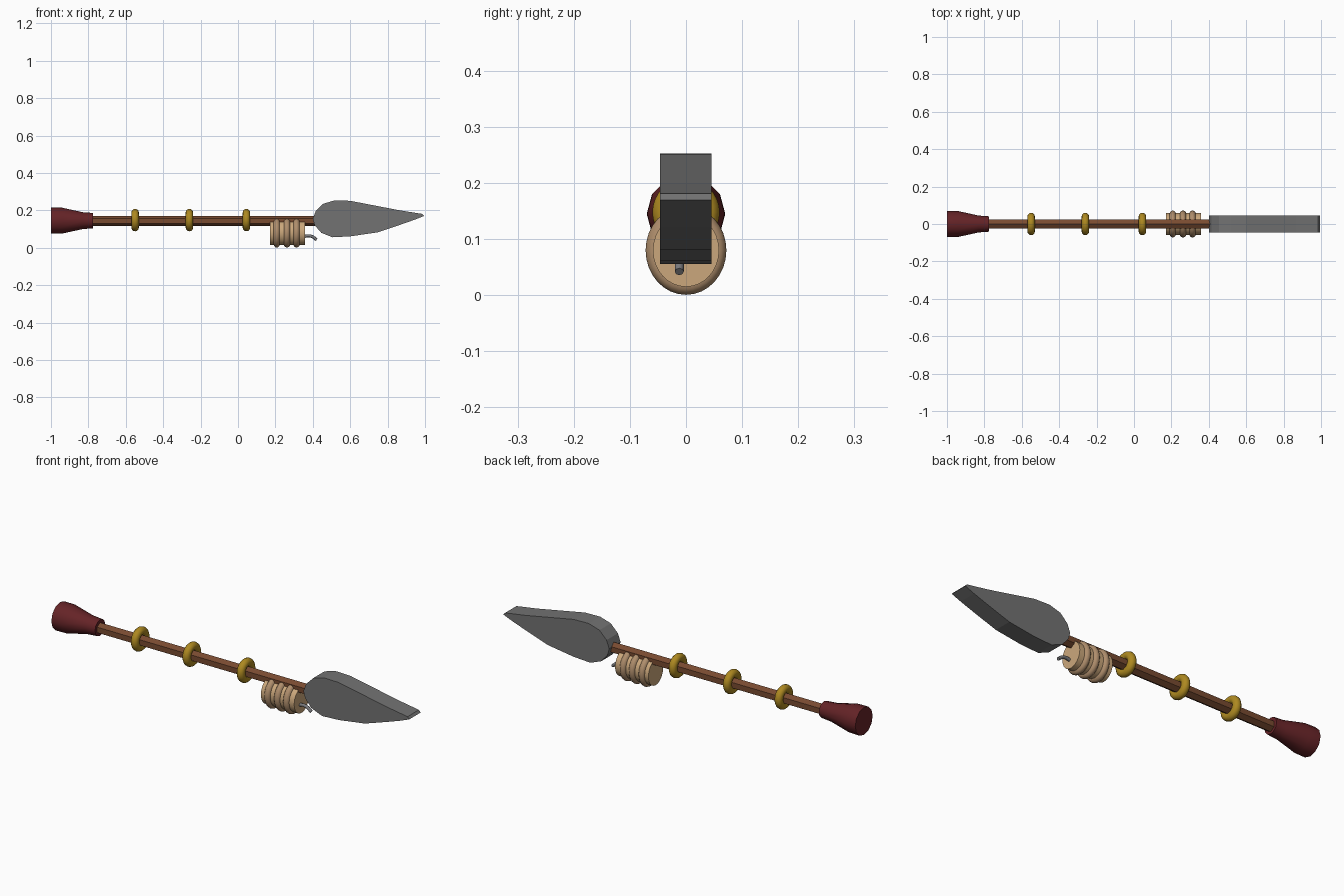
import bpy, bmesh, math
from mathutils import Matrix, Vector

cube = bpy.data.objects.get("Cube")
if cube:
    bpy.data.objects.remove(cube, do_unlink=True)


def material(name, rgb):
    m = bpy.data.materials.new(name)
    m.use_nodes = True
    m.diffuse_color = (*rgb, 1)
    m.node_tree.nodes["Principled BSDF"].inputs["Base Color"].default_value = (*rgb, 1)
    return m


RED = material("dark red", (0.13, 0.017, 0.02))
WOOD = material("brown wood", (0.19, 0.07, 0.03))
GOLD = material("gold", (0.42, 0.25, 0.015))
TAN = material("pale tan", (0.6, 0.39, 0.2))
CORD = material("cord tan", (0.43, 0.27, 0.15))
STEEL = material("steel grey", (0.17, 0.17, 0.17))
WIRE = material("wire grey", (0.2, 0.2, 0.21))


def finish(bm, name, mat, smooth=None):
    bmesh.ops.recalc_face_normals(bm, faces=bm.faces)
    mesh = bpy.data.meshes.new(name)
    bm.to_mesh(mesh)
    bm.free()
    mesh.materials.append(mat)
    ob = bpy.data.objects.new(name, mesh)
    bpy.context.collection.objects.link(ob)
    if smooth:
        bpy.ops.object.select_all(action="DESELECT")
        ob.select_set(True)
        bpy.context.view_layer.objects.active = ob
        bpy.ops.object.shade_smooth_by_angle(angle=math.radians(smooth))
    return ob


def lathe(name, mat, profile, z, sides, tall=1, smooth=None):
    """Capped solid around the x axis from (x, radius) pairs; a corner points up."""
    bm = bmesh.new()
    rings = []
    for x, r in profile:
        angles = [math.tau * i / sides for i in range(sides)]
        rings.append([bm.verts.new((x, r * math.sin(a), z + tall * r * math.cos(a)))
                      for a in angles])
    for a, b in zip(rings, rings[1:]):
        for i in range(sides):
            j = (i + 1) % sides
            bm.faces.new((a[i], a[j], b[j], b[i]))
    bm.faces.new(rings[0])
    bm.faces.new(rings[-1])
    return finish(bm, name, mat, smooth)


def ring(name, mat, x, z, major, minor, tall=1):
    bpy.ops.mesh.primitive_torus_add(major_radius=major, minor_radius=minor,
                                     major_segments=32, minor_segments=12)
    ob = bpy.context.object
    ob.name = name
    ob.data.transform(Matrix.Translation((x, 0, z)) @ Matrix.Diagonal((1, 1, tall, 1))
                      @ Matrix.Rotation(math.pi / 2, 4, "Y"))
    ob.data.materials.append(mat)
    bpy.ops.object.shade_smooth()


# Shaft, grip and guide rings
lathe("shaft", WOOD, [(-0.85, 0.028), (0.45, 0.028)], 0.143, 6)
lathe("grip", RED, [(-1, 0.07), (-0.94, 0.069), (-0.83, 0.045), (-0.775, 0.041)],
      0.145, 12, smooth=35)
for i, x in enumerate((-0.55, -0.26, 0.045)):
    ring(f"guide_ring_{i + 1}", GOLD, x, 0.148, 0.04, 0.02)

# Spool with wound cord
lathe("spool", TAN, [(0.17, 0.059), (0.357, 0.059)], 0.08, 32, tall=1.1, smooth=35)
for i, x in enumerate((0.207, 0.262, 0.313)):
    ring(f"cord_loop_{i + 1}", CORD, x, 0.08, 0.055, 0.017, tall=1.1)

# Loose wire end
curve = bpy.data.curves.new("wire_end", "CURVE")
curve.dimensions = "3D"
curve.bevel_depth = 0.008
curve.bevel_resolution = 2
curve.use_fill_caps = True
curve.resolution_u = 4
path = [(0.34, 0.055), (0.375, 0.064), (0.4, 0.058), (0.42, 0.042)]
spline = curve.splines.new("BEZIER")
spline.bezier_points.add(len(path) - 1)
for p, (x, z) in zip(spline.bezier_points, path):
    p.co = Vector((x, -0.012, z))
    p.handle_left_type = p.handle_right_type = "AUTO"
curve.materials.append(WIRE)
bpy.context.collection.objects.link(bpy.data.objects.new("wire_end", curve))

# Thick leaf-shaped blade
outline = [(0.4, 0.155), (0.415, 0.195), (0.455, 0.235), (0.515, 0.253), (0.6, 0.251),
           (0.865, 0.2), (0.985, 0.181), (0.995, 0.17), (0.945, 0.15), (0.865, 0.122),
           (0.745, 0.082), (0.6, 0.061), (0.505, 0.056), (0.445, 0.08), (0.41, 0.12)]
bm = bmesh.new()
front = bm.faces.new([bm.verts.new((x, -0.046, z)) for x, z in outline])
side = bmesh.ops.extrude_face_region(bm, geom=[front])["geom"]
bmesh.ops.translate(bm, vec=(0, 0.091, 0),
                    verts=[v for v in side if isinstance(v, bmesh.types.BMVert)])
finish(bm, "blade", STEEL)
